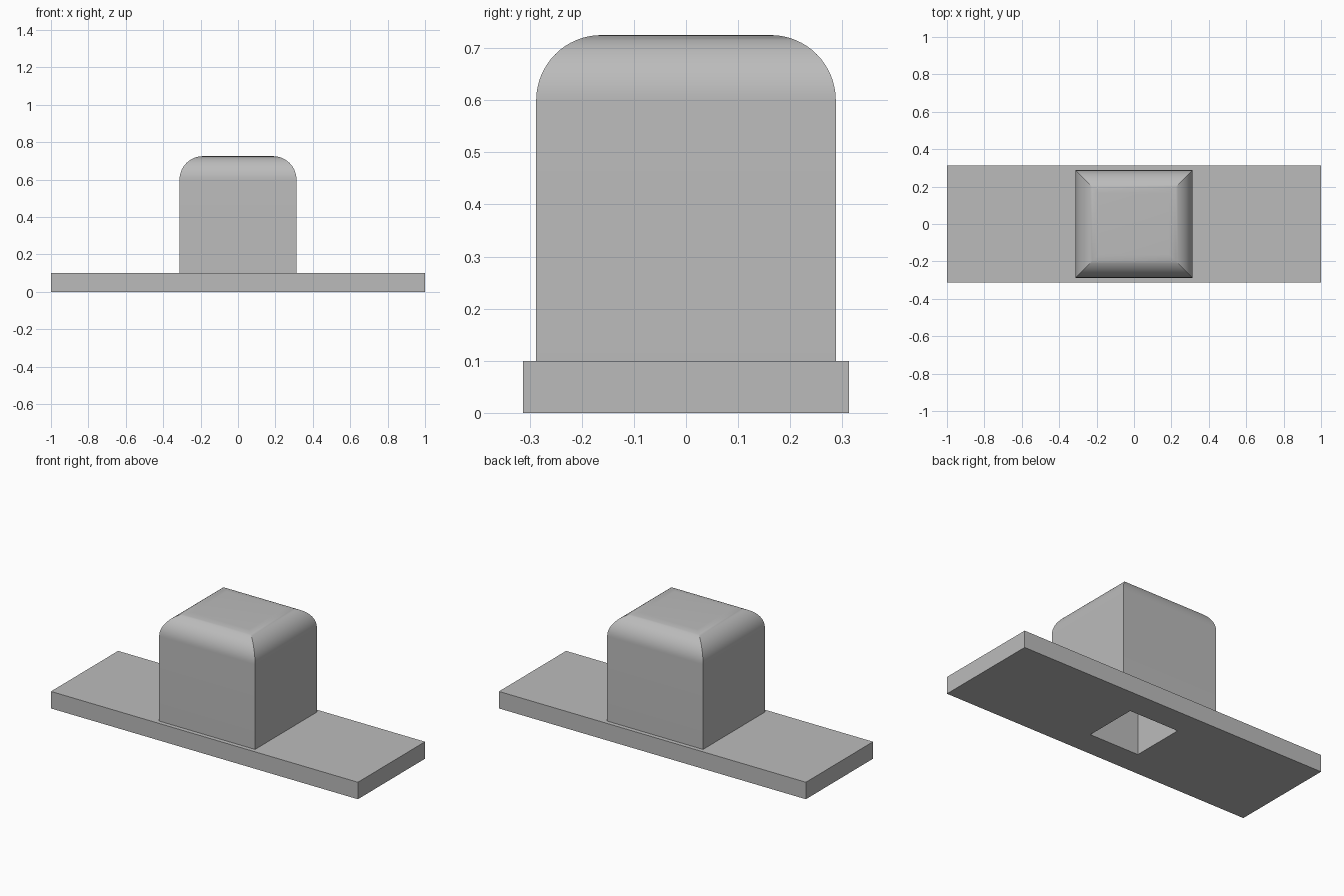
import bpy
import math

cube = bpy.data.objects.get("Cube")
if cube:
    bpy.data.objects.remove(cube, do_unlink=True)

# Single flat colour
grey = bpy.data.materials.new("plain grey")
grey.use_nodes = True
colour = (0.5, 0.5, 0.5, 1)
grey.diffuse_color = colour
grey.node_tree.nodes["Principled BSDF"].inputs["Base Color"].default_value = colour

CORNERS = ((-1, -1), (1, -1), (1, 1), (-1, 1))


def loft(name, rings, cap_start=False, cap_end=False):
    """Join centred rectangles (half width, half depth, height) into a shell."""
    verts = [(sx * w, sy * d, z) for w, d, z in rings for sx, sy in CORNERS]
    faces = []
    for r in range(len(rings) - 1):
        a, b = 4 * r, 4 * r + 4
        for i in range(4):
            j = (i + 1) % 4
            faces.append((a + i, a + j, b + j, b + i))
    if cap_start:
        faces.append((3, 2, 1, 0))
    if cap_end:
        last = len(verts) - 4
        faces.append(tuple(range(last, last + 4)))
    mesh = bpy.data.meshes.new(name)
    mesh.from_pydata(verts, [], faces)
    mesh.materials.append(grey)
    obj = bpy.data.objects.new(name, mesh)
    bpy.context.collection.objects.link(obj)
    return obj


PLATE_W, PLATE_D, PLATE_TOP = 1.0, 0.3125, 0.1
KNOB_W, KNOB_D, KNOB_TOP = 0.3125, 0.2875, 0.725
RADIUS, STEPS = 0.125, 16
HOLE, HOLE_TOP = 0.16, 0.41

# Base plate: underside around the socket, sides, top around the knob
loft("base_plate", [
    (HOLE, HOLE, 0),
    (PLATE_W, PLATE_D, 0),
    (PLATE_W, PLATE_D, PLATE_TOP),
    (KNOB_W, KNOB_D, PLATE_TOP),
])

# Knob: straight walls and quarter-round top edges with mitred corners
rings = [(KNOB_W, KNOB_D, PLATE_TOP)]
for s in range(STEPS + 1):
    t = math.pi / 2 * s / STEPS
    inset = RADIUS * (1 - math.cos(t))
    rings.append((KNOB_W - inset, KNOB_D - inset,
                  KNOB_TOP - RADIUS + RADIUS * math.sin(t)))
knob = loft("knob", rings, cap_end=True)

# Square socket in the underside
loft("socket", [(HOLE, HOLE, HOLE_TOP), (HOLE, HOLE, 0)], cap_start=True)

# Smooth the rounded edges only
bpy.ops.object.select_all(action='DESELECT')
knob.select_set(True)
bpy.context.view_layer.objects.active = knob
bpy.ops.object.shade_smooth_by_angle(angle=math.radians(25))
